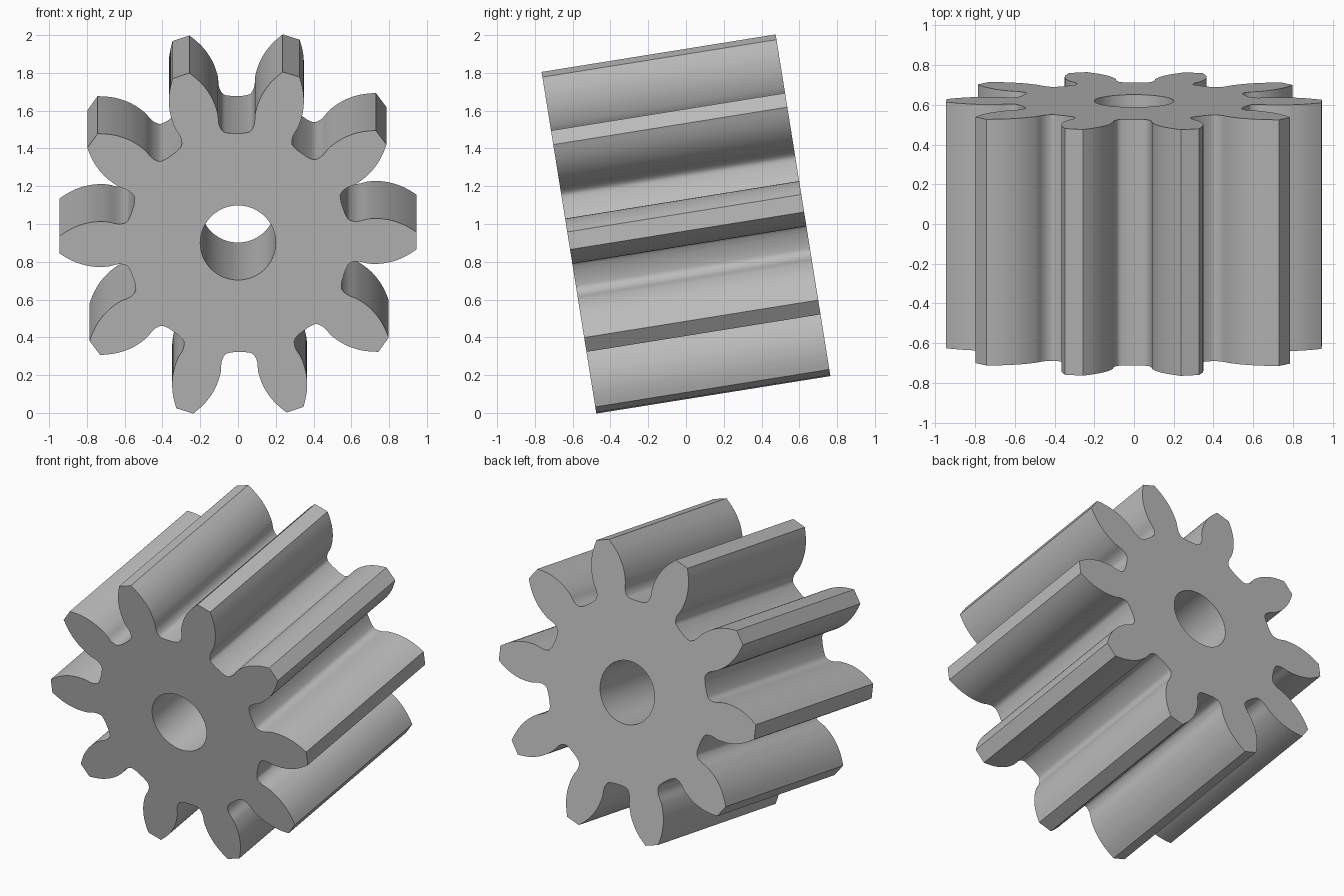
import bpy, bmesh, math
from mathutils import Vector, Matrix

cube = bpy.data.objects.get("Cube")
if cube:
    bpy.data.objects.remove(cube, do_unlink=True)

TEETH = 10
LENGTH = 1.255
BORE = 0.2
TILT = math.radians(9.1)
TURN = math.radians(0.65)

# Half of one tooth gap: (radius, degrees from the gap centre), root to tip
HALF_GAP = [(0.587, 2.8), (0.597, 6.3), (0.618, 7.8), (0.65, 8.4), (0.70, 8.15),
            (0.76, 8.85), (0.81, 9.95), (0.86, 11.5), (0.905, 13.3), (0.946, 15.15)]


def smooth(points, steps=4):
    """Catmull-Rom curve through the points."""
    pts = [Vector(p) for p in points]
    ext = [2 * pts[0] - pts[1]] + pts + [2 * pts[-1] - pts[-2]]
    out = []
    for a, b, c, d in zip(ext, ext[1:], ext[2:], ext[3:]):
        for i in range(steps):
            t = i / steps
            out.append(0.5 * (2 * b + (c - a) * t + (2 * a - 5 * b + 4 * c - d) * t ** 2
                              + (3 * b - a - 3 * c + d) * t ** 3))
    return out + [pts[-1]]


def polar(r, a):
    return Vector((r * math.cos(a), 0, r * math.sin(a)))


def add_loop(bm, points):
    verts = [bm.verts.new(p) for p in points]
    return [bm.edges.new((v, verts[(i + 1) % len(verts)])) for i, v in enumerate(verts)]


# Toothed outline, one mirrored gap per tooth
flank = smooth([polar(r, math.radians(a)) for r, a in HALF_GAP])
gap = [Vector((p.x, 0, -p.z)) for p in reversed(flank)] + flank
outline = []
for k in range(TEETH):
    spin = Matrix.Rotation(-(math.pi / 2 + TURN + k * math.tau / TEETH), 3, 'Y')
    outline += [spin @ p for p in gap]
bore = [polar(BORE, i * math.tau / 64) for i in range(64)]

# Fill the section around the bore and extrude it along the axle
bm = bmesh.new()
edges = add_loop(bm, outline) + add_loop(bm, bore)
bmesh.ops.triangle_fill(bm, edges=edges, use_beauty=True)
bmesh.ops.translate(bm, verts=bm.verts[:], vec=(0, -LENGTH / 2, 0))
ext = bmesh.ops.extrude_face_region(bm, geom=bm.faces[:], use_keep_orig=True)
moved = [g for g in ext["geom"] if isinstance(g, bmesh.types.BMVert)]
bmesh.ops.translate(bm, verts=moved, vec=(0, LENGTH, 0))
bmesh.ops.recalc_face_normals(bm, faces=bm.faces[:])
mesh = bpy.data.meshes.new("spur_gear")
bm.to_mesh(mesh)
bm.free()

gear = bpy.data.objects.new("spur_gear", mesh)
bpy.context.collection.objects.link(gear)
gear.rotation_euler.x = TILT
gear.location.z = 1.0

# Plain grey metal
mat = bpy.data.materials.new("plain_grey")
mat.use_nodes = True
color = (0.5, 0.5, 0.5, 1)
mat.diffuse_color = color
mat.node_tree.nodes["Principled BSDF"].inputs["Base Color"].default_value = color
mesh.materials.append(mat)

bpy.ops.object.select_all(action='DESELECT')
gear.select_set(True)
bpy.context.view_layer.objects.active = gear
bpy.ops.object.shade_smooth_by_angle(angle=math.radians(25))
